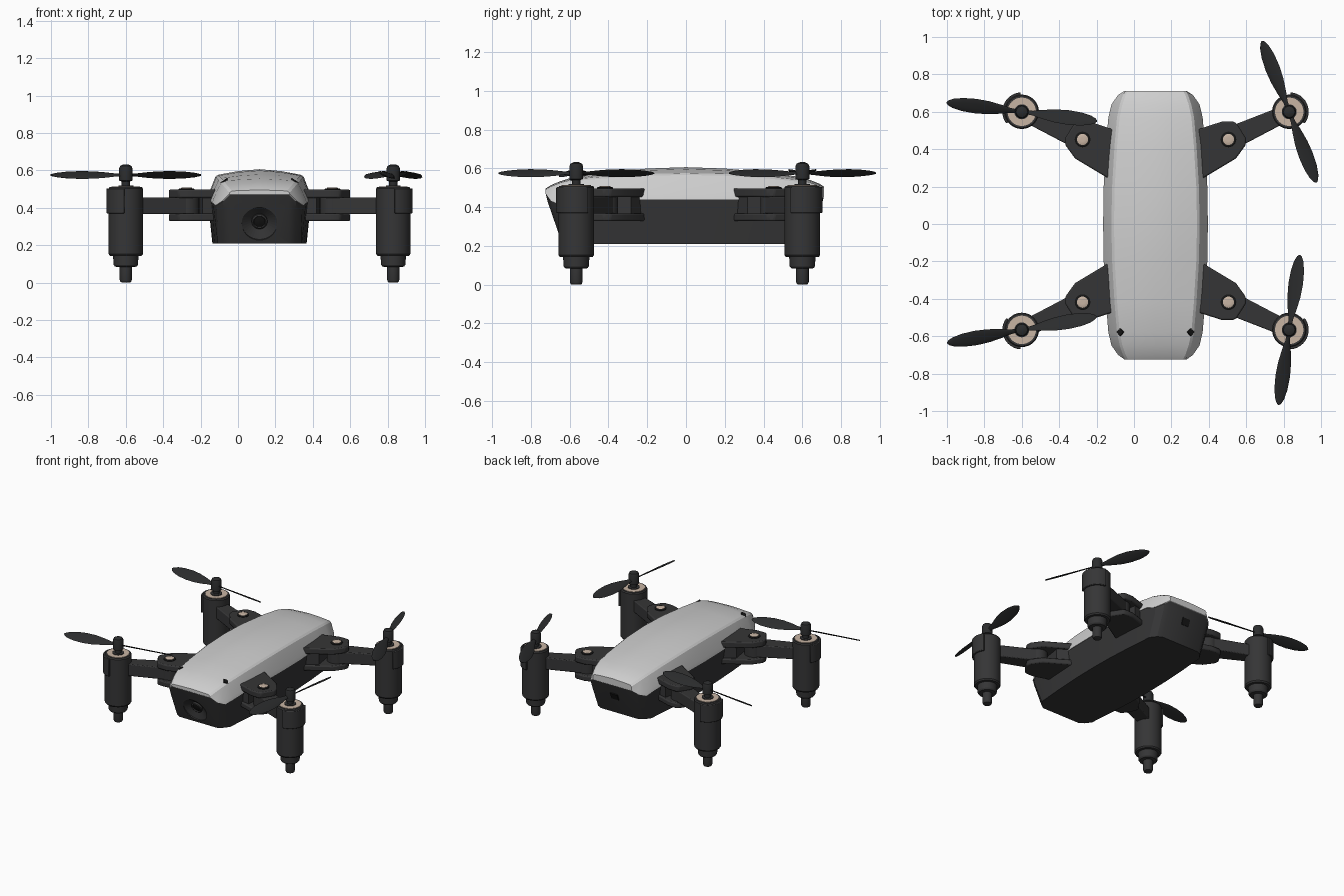
import bpy, bmesh, math
from mathutils import Matrix, Vector

if "Cube" in bpy.data.objects:
    bpy.data.objects.remove(bpy.data.objects["Cube"])

CX, CY = 0.115, 0.017          # centre of the airframe


def material(name, rgb):
    m = bpy.data.materials.new(name)
    m.diffuse_color = (*rgb, 1)
    m.use_nodes = True
    m.node_tree.nodes["Principled BSDF"].inputs["Base Color"].default_value = m.diffuse_color
    return m


SHELL = material("light_grey", (0.62, 0.62, 0.62))
DARK = material("charcoal", (0.036, 0.036, 0.037))
BLADE = material("blade_black", (0.024, 0.025, 0.026))
BRASS = material("pale_metal", (0.58, 0.46, 0.37))
BLACK = material("black", (0.008, 0.008, 0.008))


def finish(name, bm, mat, matrix=None):
    bmesh.ops.recalc_face_normals(bm, faces=bm.faces)
    me = bpy.data.meshes.new(name)
    bm.to_mesh(me)
    bm.free()
    me.materials.append(mat)
    ob = bpy.data.objects.new(name, me)
    if matrix:
        ob.matrix_world = matrix
    bpy.context.collection.objects.link(ob)
    return ob


def loft(name, rings, mat, matrix=None):
    """Skin closed rings of equal length and cap both ends."""
    bm = bmesh.new()
    rows = [[bm.verts.new(p) for p in r] for r in rings]
    n = len(rows[0])
    for a, b in zip(rows, rows[1:]):
        for i in range(n):
            j = (i + 1) % n
            bm.faces.new((a[i], a[j], b[j], b[i]))
    bm.faces.new(rows[0])
    bm.faces.new(rows[-1])
    return finish(name, bm, mat, matrix)


def prism(name, pts, z0, z1, mat, bevel=0.0):
    ob = loft(name, [[(x, y, z) for x, y in pts] for z in (z0, z1)], mat)
    if bevel:
        mod = ob.modifiers.new("soft_edges", 'BEVEL')
        mod.width, mod.segments = bevel, 2
        mod.limit_method = 'ANGLE'
    return ob


def lathe(name, profile, mat, matrix=None, n=32):
    """Revolve (radius, height) pairs around z."""
    rings = [[(r * math.cos(2 * math.pi * i / n), r * math.sin(2 * math.pi * i / n), z)
              for i in range(n)] for r, z in profile]
    return loft(name, rings, mat, matrix)


# --- Fuselage: y, edge half width, edge z, shoulder half width, shoulder z, ridge z
stations = [(-.725, .165, .47, .155, .488, .495), (-.70, .20, .435, .168, .503, .512),
            (-.65, .235, .412, .185, .523, .533), (-.58, .252, .425, .20, .542, .555),
            (-.42, .265, .44, .213, .556, .578), (-.2, .277, .44, .226, .570, .599),
            (0, .28, .44, .23, .574, .606), (.2, .277, .44, .226, .570, .599),
            (.42, .265, .44, .213, .556, .580), (.57, .252, .43, .20, .540, .558),
            (.64, .235, .41, .185, .525, .540), (.69, .20, .43, .168, .508, .520),
            (.712, .165, .455, .155, .495, .505)]

canopy_rings, hull_rings = [], []
for y, hb, zb, hs, zs, zr in stations:
    half = [(hb, zb), (hb - .006, zb + .02 * (zs - zb) / .1), (hs + .006, zs - .008),
            (hs - .008, zs + .002), (hs * .5, zs + .68 * (zr - zs))]
    pts = half + [(0, zr)] + [(-x, z) for x, z in reversed(half)]
    canopy_rings.append([(CX + x, y, z) for x, z in pts])
    hw = .90 * hb if abs(y) < .6 else hb * .95
    hull_rings.append([(CX + x, yy, z) for x, yy, z in (
        (hb - .004, y * .998, zb), (hb - .008, y * .985, zb - .04), (hw, y * .88, .21),
        (-hw, y * .88, .21), (-hb + .008, y * .985, zb - .04), (-hb + .004, y * .998, zb))])
loft("canopy", canopy_rings, SHELL)
hull = loft("hull", hull_rings, DARK)

# Camera recess and lens, square to the sloping nose
tilt = math.radians(23)
nose = Matrix.Translation((CX, -.668, .32)) @ Matrix.Rotation(math.pi / 2 + tilt, 4, 'X')
cutter = lathe("camera_recess_cutter", [(.042, -.025), (.095, .005), (.095, .06)], DARK, nose)
cutter.hide_render = True
cutter.hide_viewport = True
cut = hull.modifiers.new("camera_recess", 'BOOLEAN')
cut.operation, cut.object, cut.solver = 'DIFFERENCE', cutter, 'EXACT'
lathe("camera_ring", [(.042, -.05), (.042, -.012), (.034, -.008), (.030, -.015),
                      (.030, -.05)], DARK, nose)
lathe("camera_lens", [(.031, -.04), (.030, -.015), (.012, -.011)], BLACK, nose)

# Charging socket on the tail
tail = Matrix.Translation((CX, .684, .36)) @ Matrix.Rotation(-math.pi / 2 - tilt, 4, 'X')
loft("tail_socket", [[tail @ Vector((x, y, z)) for x, y in
                      ((-.03, -.025), (.03, -.025), (.03, .025), (-.03, .025))]
                     for z in (-.004, .004)], BLACK)

# Small diamond vents on the nose shoulders
for s in (-1, 1):
    c = Vector((CX + s * .188, -.578, .543))
    slope = Matrix.Translation(c) @ Matrix.Rotation(s * math.radians(35), 4, 'Y')
    loft("nose_vent", [[slope @ Vector((x, y, z)) for x, y in
                        ((-.022, 0), (0, -.022), (.022, 0), (0, .022))]
                       for z in (-.004, .005)], BLACK)

# --- Arms, motors and propellers
knuckle = [(.22, .225), (.25, .225), (.43, .333), (.482, .405), (.485, .44),
           (.433, .522), (.415, .53), (.353, .53), (.2, .48)]
root = [(.2, .235), (.25, .24), (.335, .30), (.305, .495), (.2, .47)]
PIVOT, MOTOR = Vector((.39, .435)), Vector((.715, .583))
along = (MOTOR - PIVOT).normalized()
side = Vector((-along.y, along.x))
arm = [PIVOT + side * .062, MOTOR + side * .042, MOTOR - side * .042, PIVOT - side * .062]
barrel = [PIVOT + Vector((math.cos(a), math.sin(a))) * .068
          for a in (2 * math.pi * i / 24 for i in range(24))]
base = math.atan2(along.y, along.x)
arc = [base + math.radians(-62 + 124 * i / 12) for i in range(13)]
sleeve = ([MOTOR + Vector((math.cos(a), math.sin(a))) * .104 for a in arc]
          + [MOTOR + Vector((math.cos(a), math.sin(a))) * .08 for a in reversed(arc)])

motor_profile = [(.02, 0), (.028, .003), (.033, .015), (.033, .083), (.058, .085), (.065, .095),
                 (.068, .142), (.085, .143), (.092, .153), (.092, .502), (.086, .51), (.02, .51)]
hub_profile = [(.022, .505), (.022, .54), (.036, .545), (.036, .61), (.03, .624), (.012, .632)]
blade_shape = [(.015, .022), (.06, .03), (.11, .055), (.18, .08), (.25, .088),
               (.32, .078), (.37, .055), (.395, .03), (.405, .008)]


def blade(x, y, angle):
    """One pitched blade with a lens-shaped section."""
    rings = []
    for r, chord in blade_shape:
        pitch = -math.radians(33 - 20 * r)
        ring = []
        for i in range(10):
            a = 2 * math.pi * i / 10
            v, w = chord / 2 * math.cos(a), .004 * math.sin(a)
            ring.append((r, v * math.cos(pitch) - w * math.sin(pitch),
                         v * math.sin(pitch) + w * math.cos(pitch)))
        rings.append(ring)
    loft("propeller_blade", rings, BLADE,
         Matrix.Translation((x, y, .575)) @ Matrix.Rotation(math.radians(angle), 4, 'Z'))


for sx, sy, prop_angle in ((-1, -1, 10), (1, -1, 82), (-1, 1, -7), (1, 1, 111)):
    def place(pts):
        return [(CX + sx * p[0], CY + sy * p[1]) for p in pts]

    # Forked hinge bracket with the arm held between its plates
    prism("hinge_top_plate", place(knuckle), .452, .497, DARK, .008)
    prism("hinge_bottom_plate", place(knuckle), .328, .368, DARK, .008)
    prism("hinge_root", place(root), .36, .46, DARK)
    prism("arm_barrel", place(barrel), .362, .458, DARK)
    prism("arm", place(arm), .366, .455, DARK, .006)
    prism("motor_sleeve", place(sleeve), .37, .503, DARK, .004)

    px, py = place([PIVOT])[0]
    at_pivot = Matrix.Translation((px, py, 0))
    lathe("screw_seat", [(.042, .49), (.042, .5), (.036, .504), (.02, .504)], BLACK, at_pivot, 24)
    lathe("hinge_screw", [(.03, .5), (.03, .506), (.022, .509), (.01, .509)], BRASS, at_pivot, 24)

    mx, my = place([MOTOR])[0]
    at_motor = Matrix.Translation((mx, my, 0))
    lathe("motor_housing", motor_profile, DARK, at_motor)
    lathe("motor_ring", [(.076, .505), (.076, .513), (.03, .513)], BRASS, at_motor)
    lathe("motor_core", [(.04, .505), (.04, .518), (.02, .518)], DARK, at_motor)
    lathe("propeller_hub", hub_profile, BLADE, at_motor, 24)
    for turn in (0, 180):
        blade(mx, my, prop_angle + turn)

# Smooth the round surfaces, keep the edges crisp
bpy.ops.object.select_all(action='DESELECT')
for ob in bpy.context.scene.objects:
    if ob.type == 'MESH' and not ob.hide_viewport:
        ob.select_set(True)
        bpy.context.view_layer.objects.active = ob
bpy.ops.object.shade_smooth_by_angle(angle=math.radians(25))
